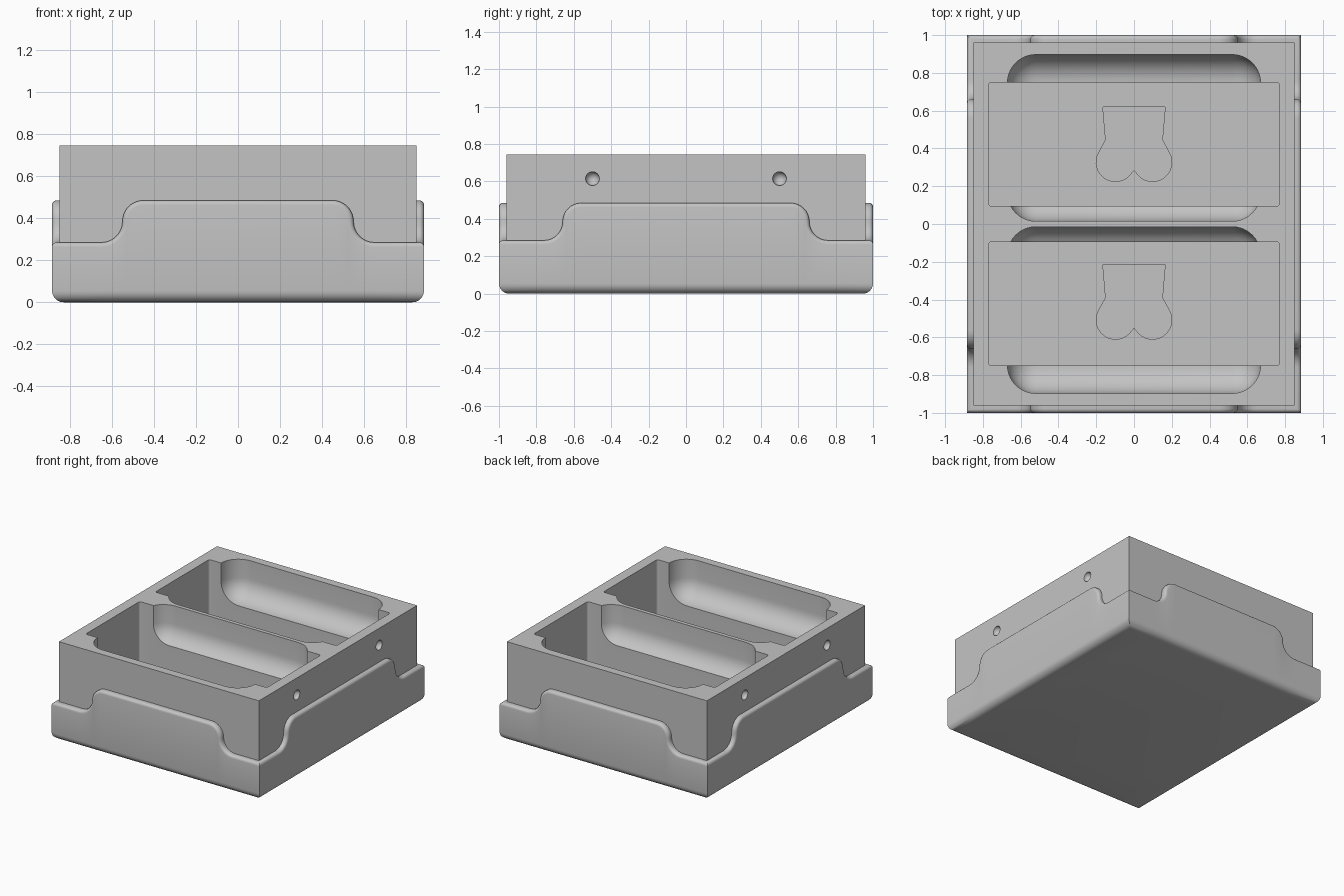
import bpy, bmesh
from math import sin, cos, pi, radians
from mathutils import Matrix, Vector

cube = bpy.data.objects.get("Cube")
if cube:
    bpy.data.objects.remove(cube, do_unlink=True)

grey = bpy.data.materials.new("plain grey")
grey.use_nodes = True
colour = (0.55, 0.55, 0.55, 1)
grey.diffuse_color = colour
for node in grey.node_tree.nodes:
    if node.type == 'BSDF_PRINCIPLED':
        node.inputs["Base Color"].default_value = colour


def finish(name, bm):
    bmesh.ops.recalc_face_normals(bm, faces=bm.faces)
    mesh = bpy.data.meshes.new(name)
    bm.to_mesh(mesh)
    bm.free()
    mesh.materials.append(grey)
    obj = bpy.data.objects.new(name, mesh)
    bpy.context.collection.objects.link(obj)
    return obj


def box(name, low, high, radius=0, segments=1, vertical_only=False):
    low, high = Vector(low), Vector(high)
    bm = bmesh.new()
    bmesh.ops.create_cube(bm, size=1)
    for v in bm.verts:
        v.co = (low + high) / 2 + v.co * (high - low)
    if radius:
        edges = [e for e in bm.edges if not vertical_only
                 or abs(e.verts[0].co.z - e.verts[1].co.z) > 0.01]
        bmesh.ops.bevel(bm, geom=edges, offset=radius, segments=segments,
                        profile=0.5, affect='EDGES')
    return finish(name, bm)


def prism(name, outline, low, high):
    bm = bmesh.new()
    face = bm.faces.new([bm.verts.new((x, y, low)) for x, y in outline])
    top = bmesh.ops.extrude_face_region(bm, geom=[face])["geom"]
    for v in top:
        if isinstance(v, bmesh.types.BMVert):
            v.co.z = high
    return finish(name, bm)


def cut(target, cutter):
    mod = target.modifiers.new("cut", 'BOOLEAN')
    mod.operation, mod.solver, mod.object = 'DIFFERENCE', 'EXACT', cutter
    bpy.context.view_layer.update()
    graph = bpy.context.evaluated_depsgraph_get()
    mesh = bpy.data.meshes.new_from_object(target.evaluated_get(graph))
    target.modifiers.clear()
    target.data = mesh
    bpy.data.objects.remove(cutter, do_unlink=True)


def smooth(obj):
    bpy.ops.object.select_all(action='DESELECT')
    obj.select_set(True)
    bpy.context.view_layer.objects.active = obj
    bpy.ops.object.shade_smooth_by_angle(angle=radians(35))


# Inner tray with two deep wells and their rounded finger scoops
FLOOR = 0.08
tray = box("tray_body", (-0.85, -0.96, 0.01), (0.85, 0.96, 0.745))
for side in (-1, 1):
    near, far = sorted((side * 0.095, side * 0.75))
    cut(tray, box("well", (-0.77, near, FLOOR), (0.77, far, 1), 0.015, 3, True))
    near, far = sorted((side * 0.015, side * 0.897))
    cut(tray, box("scoop", (-0.67, near, 0.455), (0.67, far, 1.2), 0.15, 10))

# Shallow shaped recess in each well floor
half = [(-0.165, 0.2), (-0.15, 0.025)]
for i in range(17):
    a = radians(150 + i * 11)
    half.append((-0.098 + 0.102 * cos(a), -0.093 + 0.102 * sin(a)))
half = [p for p in half if p[0] < -0.004] + [(0, -0.135)]
outline = half + [(-x, y) for x, y in reversed(half[:-1])]
for y in (0.42, -0.415):
    cut(tray, prism("recess", [(px, py + y) for px, py in outline],
                    FLOOR - 0.03, FLOOR + 0.05))

# Round dimples in the two long sides
for x in (-0.85, 0.85):
    for y in (-0.5, 0.5):
        bm = bmesh.new()
        bmesh.ops.create_uvsphere(bm, u_segments=24, v_segments=12, radius=0.037,
                                  matrix=Matrix.Translation((x, y, 0.615)))
        cut(tray, finish("dimple", bm))
smooth(tray)

# Outer skirt: raised tab on each side, rounded rim and rounded bottom edge
LOW, HIGH, CURVE, RIM, FOOT = 0.285, 0.485, 0.1, 0.022, 0.055


def rim_path(end, tab):
    """Points (position, height, normal) along the top edge, left to right."""
    right = [(tab, HIGH, 0, 1)]
    mid = HIGH - CURVE
    for i in range(1, 9):
        a = pi / 2 * (1 - i / 8)
        right.append((tab + CURVE * cos(a), mid + CURVE * sin(a), cos(a), sin(a)))
    for i in range(1, 9):
        a = pi / 2 * i / 8
        right.append((tab + CURVE * (2 - cos(a)), mid - CURVE * sin(a), cos(a), sin(a)))
    right.append((end, LOW, 0, 1))
    return [(-u, z, -nu, nz) for u, z, nu, nz in reversed(right)] + right


def add_panel(bm, end, dist, tab, turn):
    path = rim_path(end, tab)
    rows = []
    spin = Matrix.Rotation(turn, 3, 'Z')

    def row(depth, shrink=0, height=None):
        verts = []
        for u, z, nu, nz in path:
            if abs(u) == end:
                pu = u - depth * (1 if u > 0 else -1)
            else:
                pu = u - nu * shrink
            pz = z - nz * shrink if height is None else height
            verts.append(bm.verts.new(spin @ Vector((pu, depth - dist, pz))))
        rows.append(verts)

    for i in range(7):
        a = pi / 2 * i / 6
        row(FOOT * (1 - sin(a)), RIM, FOOT * (1 - cos(a)))
    for i in range(6):
        a = pi / 2 * i / 5
        row(RIM * (1 - cos(a)), RIM * (1 - sin(a)))
    row(0.05)
    for lower, upper in zip(rows, rows[1:]):
        for i in range(len(path) - 1):
            bm.faces.new((lower[i], lower[i + 1], upper[i + 1], upper[i]))


bm = bmesh.new()
for flip in (0, pi):
    add_panel(bm, 0.885, 1.0, 0.45, flip)
    add_panel(bm, 1.0, 0.885, 0.56, flip + pi / 2)
bmesh.ops.remove_doubles(bm, verts=bm.verts, dist=0.0005)
base_edges = [e for e in bm.edges if e.is_boundary
              and max(v.co.z for v in e.verts) < 0.001]
bmesh.ops.contextual_create(bm, geom=base_edges)
smooth(finish("outer_skirt", bm))
